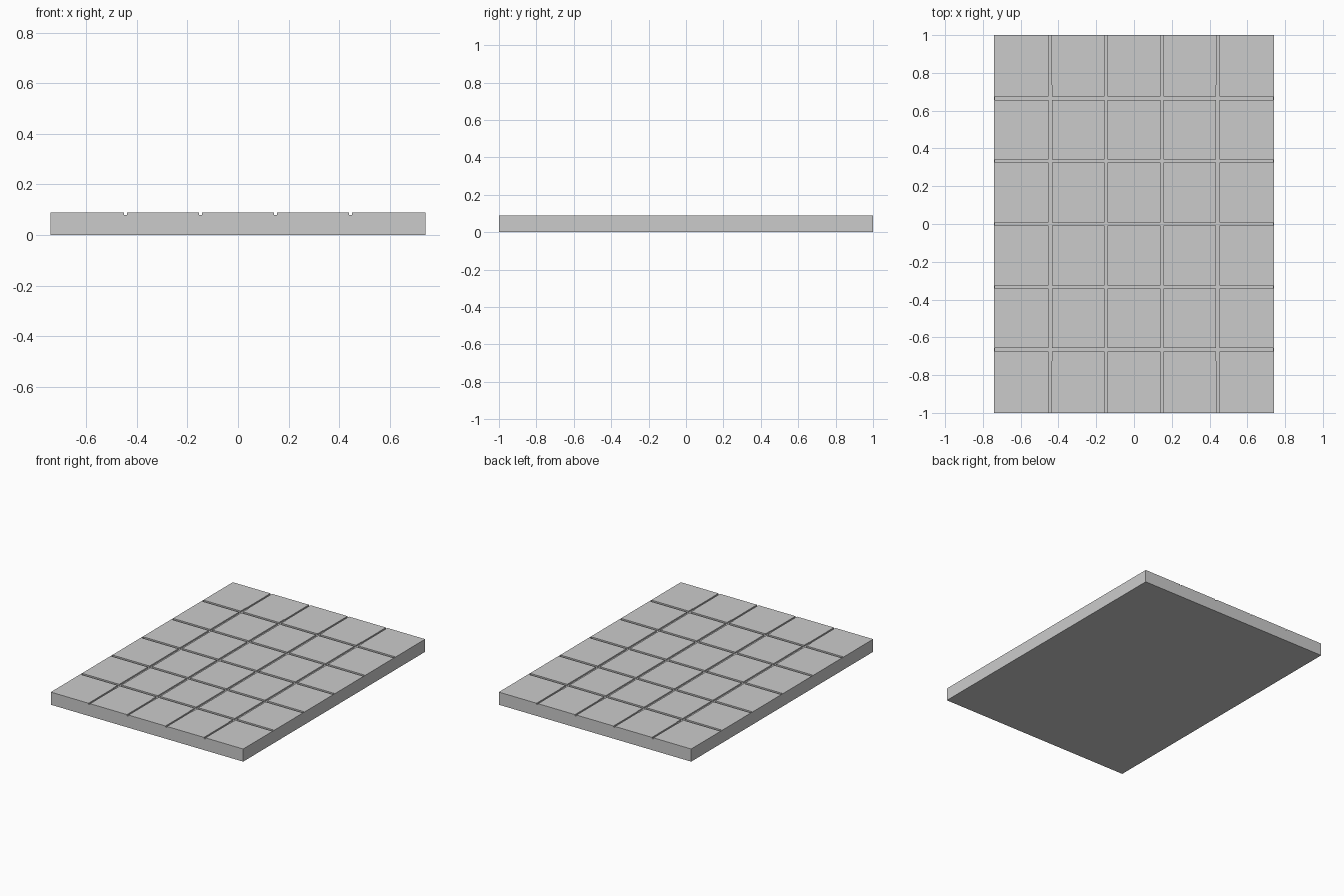
import bpy, bmesh
from mathutils import Matrix, Vector

if "Cube" in bpy.data.objects:
    bpy.data.objects.remove(bpy.data.objects["Cube"])

W, L, H = 1.48, 2.0, 0.088      # slab size
COLS, ROWS = 5, 6


def boxes(name, items):
    """One object made of boxes given as (centre, size)."""
    bm = bmesh.new()
    for c, s in items:
        m = Matrix.Translation(Vector(c)) @ Matrix.Diagonal((*s, 1))
        bmesh.ops.create_cube(bm, size=1, matrix=m)
    me = bpy.data.meshes.new(name)
    bm.to_mesh(me)
    bm.free()
    ob = bpy.data.objects.new(name, me)
    bpy.context.collection.objects.link(ob)
    return ob


def cut(target, cutter):
    mod = target.modifiers.new(cutter.name, 'BOOLEAN')
    mod.operation = 'DIFFERENCE'
    mod.solver = 'EXACT'
    mod.object = cutter
    cutter.hide_render = True
    cutter.display_type = 'WIRE'


# Slab
slab = boxes("tiled_slab", [((0, 0, H / 2), (W, L, H))])

# Groove positions between the tiles
xs = [-W / 2 + W / COLS * i for i in range(1, COLS)]
ys = [-L / 2 + L / ROWS * i for i in range(1, ROWS)]

# Cross grooves stop just short of the sides
cut(slab, boxes("cross_grooves", [((0, y, H), (1.47, 0.018, 0.02)) for y in ys]))
# Long grooves: wide middle, narrower run out to both ends
cut(slab, boxes("long_grooves", [((x, 0.005, H), (0.018, 1.46, 0.019)) for x in xs]))
cut(slab, boxes("long_groove_ends", [((x, 0, H), (0.012, L + 0.1, 0.016)) for x in xs]))
